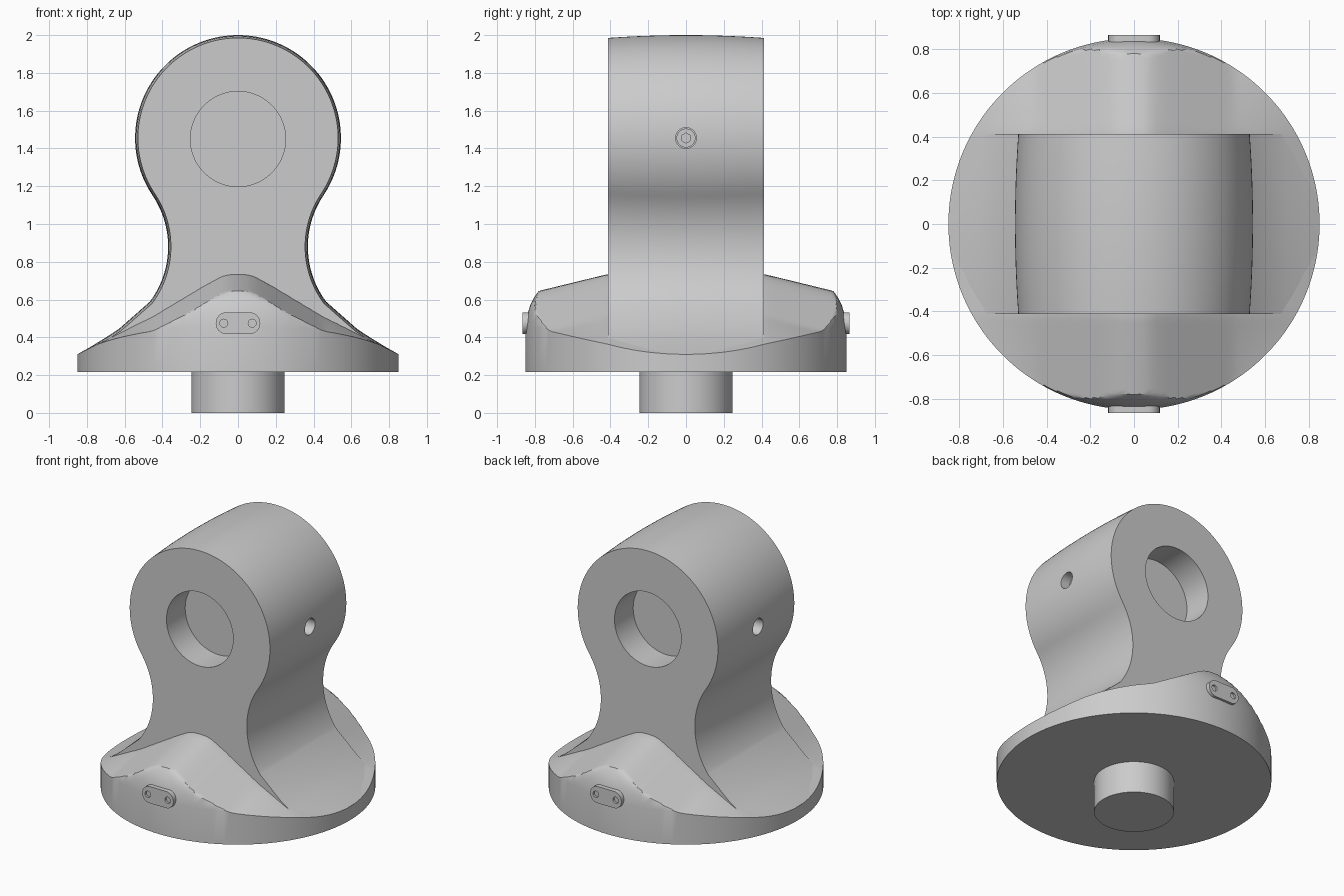
import bpy, bmesh
from math import sin, cos, pi, radians, hypot, atan2
from mathutils import Vector, Matrix

if "Cube" in bpy.data.objects:
    bpy.data.objects.remove(bpy.data.objects["Cube"])

R = 0.85       # base radius
HALF = 0.412   # half thickness of upright


def new_object(name, bm):
    bmesh.ops.recalc_face_normals(bm, faces=bm.faces)
    me = bpy.data.meshes.new(name)
    bm.to_mesh(me)
    bm.free()
    ob = bpy.data.objects.new(name, me)
    bpy.context.collection.objects.link(ob)
    return ob


def cylinder(name, r, a, b, segs=64):
    """Cylinder between points a and b."""
    a, b = Vector(a), Vector(b)
    rot = (b - a).to_track_quat('Z', 'Y').to_matrix().to_4x4()
    bm = bmesh.new()
    bmesh.ops.create_cone(bm, cap_ends=True, segments=segs, radius1=r, radius2=r,
                          depth=(b - a).length, matrix=Matrix.Translation((a + b) / 2) @ rot)
    return new_object(name, bm)


def boolean(ob, cutter, op='DIFFERENCE'):
    m = ob.modifiers.new(op, 'BOOLEAN')
    m.operation, m.object, m.solver = op, cutter, 'EXACT'
    bpy.context.view_layer.objects.active = ob
    bpy.ops.object.modifier_apply(modifier=m.name)
    bpy.data.objects.remove(cutter)


def lerp_table(pts, x):
    for (x0, y0), (x1, y1) in zip(pts, pts[1:]):
        if x <= x1:
            return y0 + (y1 - y0) * (x - x0) / (x1 - x0)
    return pts[-1][1]


def loft(name, rings):
    """Solid from equal-length closed rings, capped at both ends."""
    bm = bmesh.new()
    vs = [[bm.verts.new(p) for p in ring] for ring in rings]
    n = len(vs[0])
    for a, b in zip(vs, vs[1:]):
        for i in range(n):
            j = (i + 1) % n
            bm.faces.new((a[i], a[j], b[j], b[i]))
    bm.faces.new(vs[0])
    bm.faces.new(vs[-1])
    return new_object(name, bm)


# Base: round plate with a ridge rising to front and back
RIDGE = [(0, .735), (.05, .732), (.09, .72), (.14, .695), (.2, .66), (.45, .51), (.86, .305)]
CAP = [(0, .9), (.70, .76), (.78, .645), (.805, .61), (.825, .57), (.84, .52), (.85, .45)]


def height(x, y):
    z = lerp_table(RIDGE, abs(x))
    z -= .243 * max(0, abs(y) - HALF) * min(1, (z - .305) / .2)
    return min(z, lerp_table(CAP, hypot(x, y)))


SEG = 160
radii = [R, .845, .84, .832, .825, .815, .805, .79, .78, .76, .73] + [.7 - .035 * i for i in range(20)]
angles = [2 * pi * i / SEG for i in range(SEG)]
rings = [[(R * cos(t), R * sin(t), .217) for t in angles]]
rings += [[(r * cos(t), r * sin(t), height(r * cos(t), r * sin(t))) for t in angles] for r in radii]
base = loft("base", rings)

# Locating pin under the base
pin = cylinder("pin", .247, (0, 0, 0), (0, 0, .23))

# Upright: round head, concave neck and flared foot, slightly barrelled
half = []
A = radians(33.9)
for i in range(49):
    t = pi / 2 - (pi / 2 + A) * i / 48
    half.append((.545 * cos(t), 1.455 + .545 * sin(t)))
end = atan2(.291, .291 * 1.34)
for i in range(1, 33):
    t = pi - A + (A + radians(36.7)) * i / 32
    half.append((.857 + .487 * cos(t), .88 - .487 * sin(t - 2 * (t - pi)) if t < pi else .88 + .487 * sin(t)))
half += [(.63, .445), (.70, .399), (.78, .35), (.86, .305), (.93, .27)]
outline = []
for i, (x, z) in enumerate(half):
    p, q = half[max(i - 1, 0)], half[min(i + 1, len(half) - 1)]
    d = Vector((q[0] - p[0], q[1] - p[1])).normalized()
    n = Vector((0, 1)) if i == 0 else Vector((-d.y, d.x))
    outline.append((x, z, n))
rings = []
for k in range(-6, 7):
    s = k / 6
    off = -.015 * s * s
    right = [(x + n.x * off, HALF * s, z + n.y * off) for x, z, n in outline]
    right.append((right[-1][0], HALF * s, .225))
    left = [(-x, y, z) for x, y, z in reversed(right[1:])]
    rings.append(right + left)
upright = loft("upright", rings)
boolean(upright, cylinder("trim", R - .001, (0, 0, .2), (0, 0, 2.5), SEG), 'INTERSECT')

# Blind bores on front and back, small screw holes on both sides
parts = [base, pin, upright]
for s in (-1, 1):
    boolean(upright, cylinder("bore", .252, (0, s * .21, 1.45), (0, s * .6, 1.45), 96))
    boolean(upright, cylinder("side_hole", .055, (s * .45, 0, 1.455), (s * .7, 0, 1.455), 32))
    screw = cylinder("set_screw", .05, (s * .44, 0, 1.455), (s * .48, 0, 1.455), 32)
    boolean(screw, cylinder("hex", .027, (s * .455, 0, 1.455), (s * .6, 0, 1.455), 6))
    parts.append(screw)

    # Oval tag with two rivet holes
    slot = []
    for c, a0 in ((.063, -pi / 2), (-.063, pi / 2)):
        slot += [(c + .055 * cos(a0 + pi * i / 16), .475 + .057 * sin(a0 + pi * i / 16)) for i in range(17)]
    tag = loft("oval_tag", [[(x, s * y, z) for x, z in slot] for y in (.79, .866)])
    for x in (-.075, .075):
        boolean(tag, cylinder("rivet_hole", .021, (x, s * .852, .475), (x, s * .9, .475), 24))
    parts.append(tag)

# Smooth shading with sharp edges kept
for ob in parts:
    bpy.ops.object.select_all(action='DESELECT')
    ob.select_set(True)
    bpy.context.view_layer.objects.active = ob
    bpy.ops.object.shade_smooth_by_angle(angle=radians(30))
